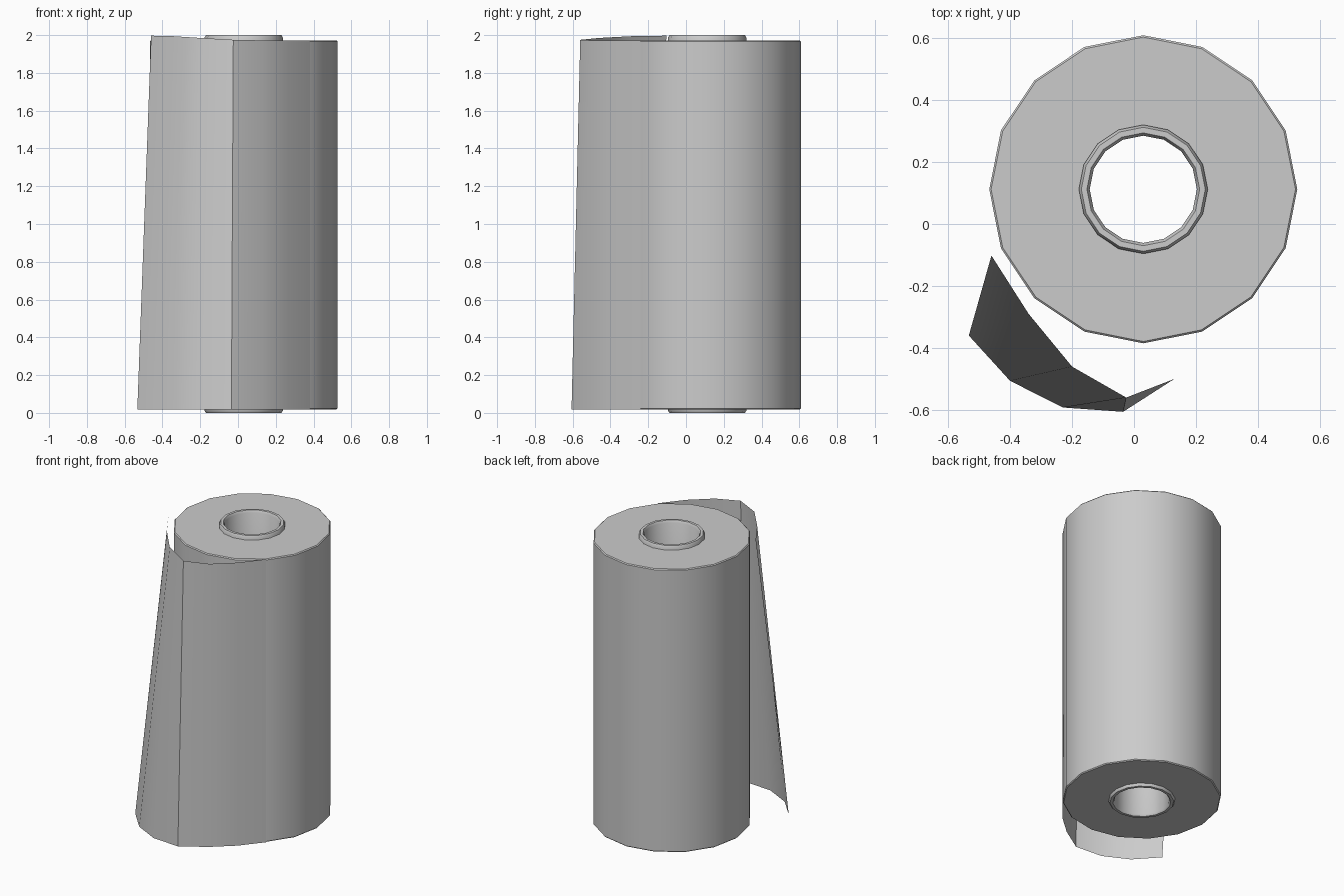
import bpy, bmesh, math

if "Cube" in bpy.data.objects:
    bpy.data.objects.remove(bpy.data.objects["Cube"])

CX, CY, SIDES = 0.03, 0.112, 16


def make_object(name, bm):
    mesh = bpy.data.meshes.new(name)
    bm.to_mesh(mesh)
    bm.free()
    obj = bpy.data.objects.new(name, mesh)
    bpy.context.collection.objects.link(obj)
    bpy.ops.object.select_all(action='DESELECT')
    obj.select_set(True)
    bpy.context.view_layer.objects.active = obj
    bpy.ops.object.shade_smooth_by_angle(angle=math.radians(40))
    return obj


def lathe(name, profile, closed=False):
    """Spin (radius, z) points around the roll axis."""
    bm = bmesh.new()
    rings = []
    for i in range(SIDES):
        a = 2 * math.pi * i / SIDES
        rings.append([bm.verts.new((CX + r * math.cos(a), CY + r * math.sin(a), z))
                      for r, z in profile])
    n = len(profile)
    for i in range(SIDES):
        p, q = rings[i], rings[(i + 1) % SIDES]
        for j in range(n if closed else n - 1):
            k = (j + 1) % n
            bm.faces.new((p[j], q[j], q[k], p[k]))
    return make_object(name, bm)


# Wound paper with a tiny bevel on both rims
lathe("paper_roll", [(0.203, 0.018), (0.491, 0.018), (0.497, 0.024),
                     (0.497, 1.966), (0.491, 1.972), (0.203, 1.972)])

# Cardboard core, rounded lips protruding at both ends
lathe("core_tube", [(0.208, 0.012), (0.200, 0.0), (0.182, 0.0), (0.173, 0.012),
                    (0.173, 1.985), (0.182, 2.0), (0.200, 2.0), (0.208, 1.985)][::-1],
      closed=True)

# Loose sheet leaving the roll on a tangent, flaring out toward the bottom
bottom = [(0.381, -0.24), (0.265, -0.382), (0.13, -0.50), (-0.035, -0.606),
          (-0.23, -0.592), (-0.40, -0.506), (-0.533, -0.36)]
top = [(0.381, -0.24, 1.972), (0.265, -0.382, 1.972), (0.13, -0.50, 1.972),
       (-0.025, -0.56, 1.975), (-0.20, -0.46, 1.985), (-0.34, -0.29, 1.994),
       (-0.46, -0.102, 1.997)]
bm = bmesh.new()
low = [bm.verts.new((x, y, 0.018)) for x, y in bottom]
high = [bm.verts.new(p) for p in top]
for i in range(len(low) - 1):
    bm.faces.new((low[i + 1], low[i], high[i], high[i + 1]))
make_object("loose_sheet", bm)
